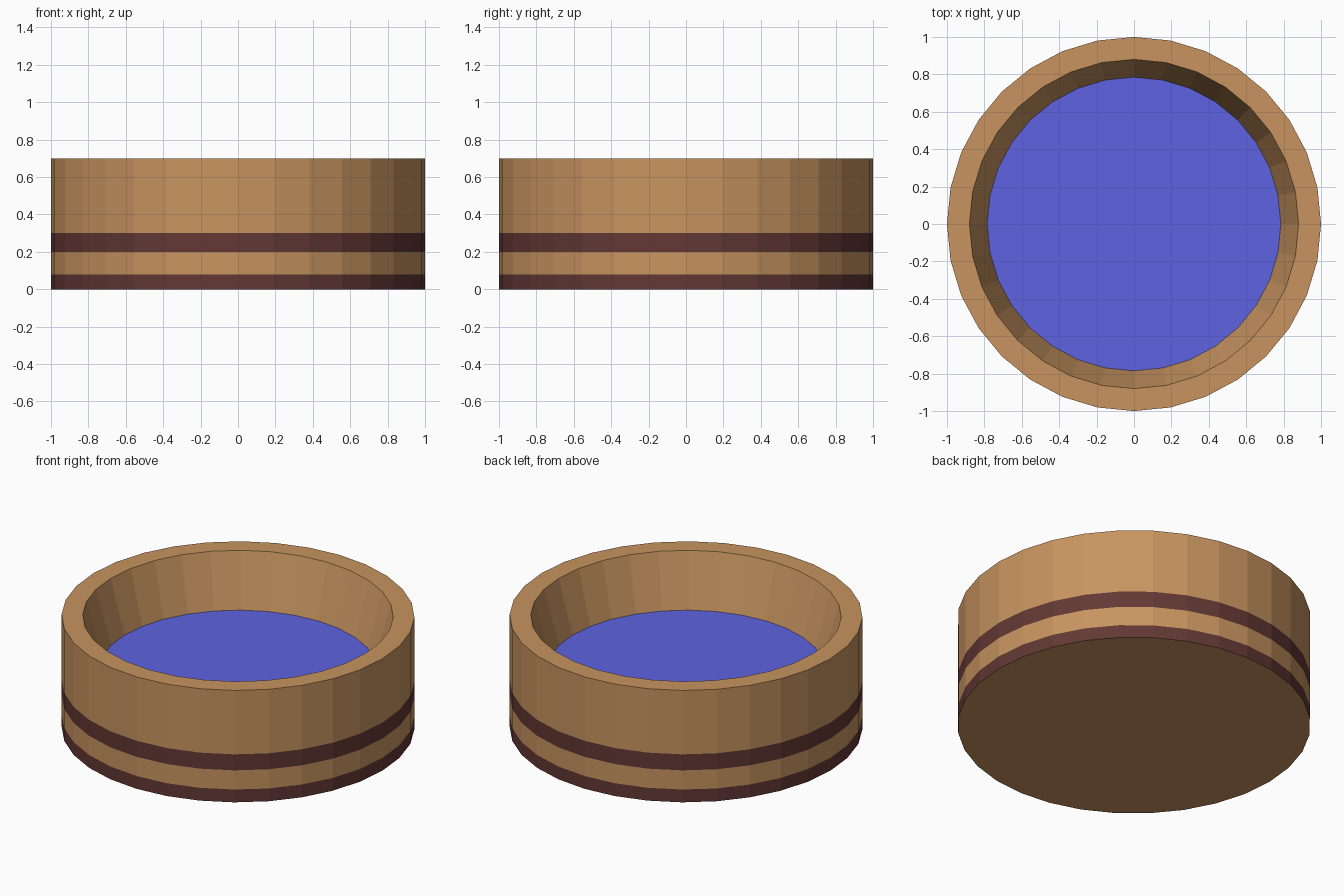
import bpy, bmesh, math

if "Cube" in bpy.data.objects:
    bpy.data.objects.remove(bpy.data.objects["Cube"])

SIDES = 32
WATER_Z = 0.37


def srgb(r, g, b):
    def lin(c):
        c /= 255
        return c / 12.92 if c <= 0.04045 else ((c + 0.055) / 1.055) ** 2.4
    return (lin(r), lin(g), lin(b), 1)


def material(name, rgb):
    m = bpy.data.materials.new(name)
    m.diffuse_color = srgb(*rgb)
    m.use_nodes = True
    m.node_tree.nodes["Principled BSDF"].inputs["Base Color"].default_value = m.diffuse_color
    return m


wood = material("light wood", (200, 148, 96))
band = material("dark brown band", (98, 56, 52))
blue = material("water blue", (94, 99, 225))


def ring(bm, radius, z):
    return [bm.verts.new((radius * math.cos(2 * math.pi * i / SIDES),
                          radius * math.sin(2 * math.pi * i / SIDES), z))
            for i in range(SIDES)]


def finish(name, bm, mats):
    mesh = bpy.data.meshes.new(name)
    bm.to_mesh(mesh)
    bm.free()
    for m in mats:
        mesh.materials.append(m)
    ob = bpy.data.objects.new(name, mesh)
    bpy.context.collection.objects.link(ob)
    return ob


# Tub: outer wall with painted bands, flat rim, tapered inner wall
# each entry: radius, height, material of the wall leading up to it
profile = [(1.0, 0.0, 0), (1.0, 0.08, 1), (1.0, 0.2, 0), (1.0, 0.3, 1),
           (1.0, 0.7, 0), (0.88, 0.7, 0), (0.785, WATER_Z, 0)]
bm = bmesh.new()
rings = [ring(bm, r, z) for r, z, _ in profile]
for k in range(1, len(rings)):
    lo, hi = rings[k - 1], rings[k]
    for i in range(SIDES):
        j = (i + 1) % SIDES
        bm.faces.new((lo[i], lo[j], hi[j], hi[i])).material_index = profile[k][2]
bm.faces.new(rings[0][::-1])
finish("round_tub", bm, [wood, band])

# Water surface closing the inside of the tub
bm = bmesh.new()
bm.faces.new(ring(bm, 0.785, WATER_Z))
finish("water_surface", bm, [blue])
